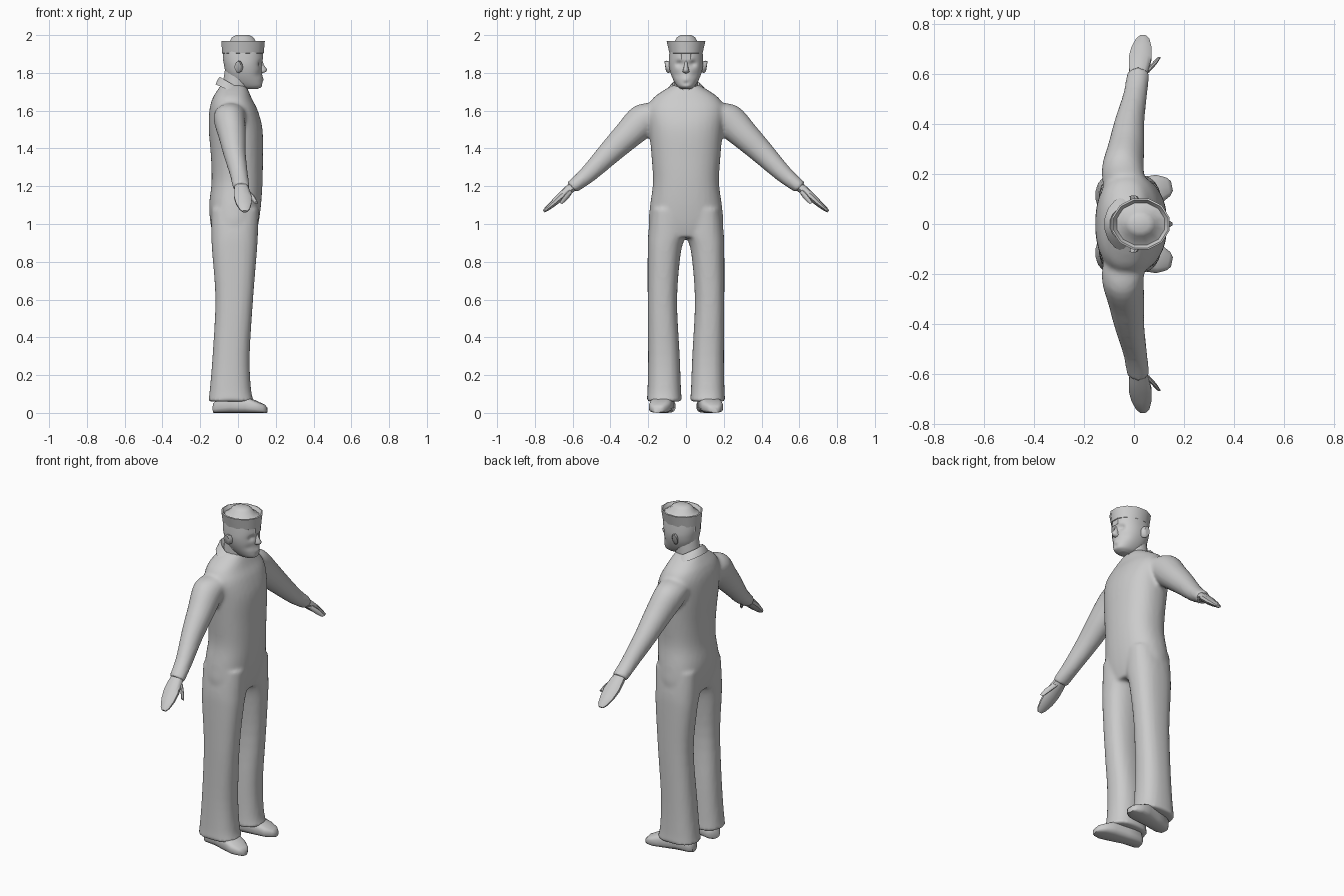
import bpy, bmesh, math
from mathutils import Vector

cube = bpy.data.objects.get("Cube")
if cube:
    bpy.data.objects.remove(cube, do_unlink=True)

grey = bpy.data.materials.new("plain_grey")
grey.use_nodes = True
GREY = (0.6, 0.6, 0.6, 1)
grey.diffuse_color = GREY
grey.node_tree.nodes["Principled BSDF"].inputs["Base Color"].default_value = GREY


def blend(p0, p1, p2, p3, t):
    """Catmull-Rom interpolation between p1 and p2."""
    return 0.5 * (2 * p1 + (p2 - p0) * t + (2 * p0 - 5 * p1 + 4 * p2 - p3) * t * t
                  + (3 * p1 - p0 - 3 * p2 + p3) * t ** 3)


def loft(bm, rings, sides=16, power=2.0, steps=1, flip=1):
    """Skin rings of (centre, half axis a, half axis b), capped at both ends."""
    rings = [tuple(Vector(v) for v in r) for r in rings]
    dense = []
    for i in range(len(rings) - 1):
        q = [rings[max(0, min(len(rings) - 1, i + k))] for k in (-1, 0, 1, 2)]
        for s in range(steps):
            dense.append([blend(*(r[j] for r in q), s / steps) for j in range(3)])
    dense.append(rings[-1])
    loops = []
    for c, a, b in dense:
        loop = []
        for k in range(sides):
            t = math.tau * (k + 0.5) / sides
            u, v = math.cos(t), math.sin(t)
            p = c + a * math.copysign(abs(u) ** (2 / power), u) + b * math.copysign(abs(v) ** (2 / power), v)
            loop.append(bm.verts.new((p.x, p.y * flip, p.z)))
        loops.append(loop)
    for lo, hi in zip(loops, loops[1:]):
        for k in range(sides):
            n = (k + 1) % sides
            bm.faces.new((lo[k], lo[n], hi[n], hi[k]))
    bm.faces.new(loops[0])
    bm.faces.new(loops[-1])


def level(z, back, front, half, y=0):
    """Horizontal ring given by its extent in x and its half width in y."""
    return ((back + front) / 2, y, z), ((front - back) / 2, 0, 0), (0, half, 0)


def finish(name, bm, mirror=False, angle=45):
    bmesh.ops.recalc_face_normals(bm, faces=bm.faces)
    mesh = bpy.data.meshes.new(name)
    bm.to_mesh(mesh)
    bm.free()
    mesh.materials.append(grey)
    ob = bpy.data.objects.new(name, mesh)
    bpy.context.collection.objects.link(ob)
    bpy.ops.object.select_all(action='DESELECT')
    ob.select_set(True)
    bpy.context.view_layer.objects.active = ob
    bpy.ops.object.shade_smooth_by_angle(angle=math.radians(angle))
    if mirror:
        mod = ob.modifiers.new("mirror", 'MIRROR')
        mod.use_axis = (False, True, False)
    return ob


# Arm cross-sections lie across the arm direction
ACROSS = Vector((0, 0.69, 0.72))


def arm_ring(x, y, z, wide, thick):
    return (x, y, z), (wide, 0, 0), ACROSS * thick


# Suit: torso, sleeves and trousers fused into one skin
bm = bmesh.new()
loft(bm, [level(0.93, -.13, .09, .17), level(1.0, -.145, .108, .197), level(1.1, -.153, .122, .19),
          level(1.22, -.14, .13, .175), level(1.35, -.143, .132, .182), level(1.5, -.155, .13, .195),
          level(1.6, -.152, .105, .205), level(1.66, -.137, .075, .18), level(1.7, -.115, .058, .13),
          level(1.735, -.09, .04, .07)], 32, 2.3, 4)
for side in (1, -1):
    loft(bm, [arm_ring(-.03, .1, 1.6, .08, .06), arm_ring(-.045, .21, 1.56, .085, .09),
              arm_ring(-.03, .32, 1.46, .072, .076), arm_ring(-.018, .41, 1.372, .06, .063),
              arm_ring(.005, .52, 1.262, .048, .047), arm_ring(.017, .605, 1.193, .046, .036)],
         20, 2, 4, side)
    loft(bm, [level(.06, -.158, .085, .094, .115), level(.12, -.15, .07, .089, .115),
              level(.3, -.135, .062, .084, .117), level(.6, -.12, .08, .078, .125),
              level(.85, -.137, .1, .088, .115), level(.95, -.142, .106, .1, .1),
              level(1.08, -.14, .11, .085, .1)], 24, 2.4, 4, side)
suit = finish("sailor_suit", bm)
remesh = suit.modifiers.new("fuse", 'REMESH')
remesh.mode = 'VOXEL'
remesh.voxel_size = 0.011
remesh.use_smooth_shade = True
smooth = suit.modifiers.new("soften", 'SMOOTH')
smooth.factor = 0.5
smooth.iterations = 5

# Open collar, tilted down to a V at the chest
bm = bmesh.new()
loft(bm, [((-.02, 0, 1.695), (.1, 0, -.045), (0, .115, 0)),
          ((-.022, 0, 1.72), (.088, 0, -.045), (0, .09, 0)),
          ((-.022, 0, 1.735), (.076, 0, -.045), (0, .073, 0)),
          ((-.02, 0, 1.715), (.06, 0, -.035), (0, .06, 0))], 16)
finish("collar", bm)

# Neck
bm = bmesh.new()
loft(bm, [level(1.62, -.09, .05, .065), level(1.72, -.085, .055, .065), level(1.82, -.07, .075, .066)], 16)
finish("neck", bm)

# Head, with eye sockets, cheeks and mouth pushed in or out of the face
bm = bmesh.new()
loft(bm, [level(1.714, .04, .1, .025), level(1.728, -.005, .127, .046), level(1.76, -.045, .13, .066),
          level(1.8, -.065, .127, .082), level(1.84, -.074, .127, .09), level(1.88, -.08, .131, .09),
          level(1.94, -.08, .13, .086)], 48, 2.2, 6)
FEATURES = [(.036, 1.848, .016, -.014), (.0, 1.765, .016, .006), (.0, 1.745, .01, -.006),
            (.05, 1.79, .02, -.005), (.03, 1.873, .014, .004)]
for v in bm.verts:
    if v.co.x > .05:
        for y, z, size, push in FEATURES:
            d = ((abs(v.co.y) - y) ** 2 + (v.co.z - z) ** 2) / size ** 2
            v.co.x += push * math.exp(-d)
finish("head", bm, angle=60)

# Nose
bm = bmesh.new()
loft(bm, [level(1.798, .105, .13, .01), level(1.806, .1, .15, .018), level(1.818, .1, .156, .015),
          level(1.84, .1, .139, .01), level(1.865, .1, .13, .008)], 10)
finish("nose", bm, angle=60)

# Ears
bm = bmesh.new()
loft(bm, [((.012, .08, 1.83), (.016, 0, 0), (0, 0, .026)),
          ((.004, .098, 1.832), (.02, 0, .004), (0, .003, .033)),
          ((-.002, .11, 1.836), (.016, 0, .004), (0, .004, .026))], 10)
finish("ears", bm, mirror=True)

# Cap: turned-up brim around a low crown
bm = bmesh.new()
loft(bm, [level(1.872, -.084, .136, .091), level(1.902, -.084, .136, .088), level(1.904, -.088, .14, .091),
          level(1.968, -.092, .146, .106), level(1.97, -.085, .139, .099), level(1.952, -.072, .126, .087),
          level(1.968, -.046, .096, .062), level(1.988, -.034, .084, .05), level(2.0, -.01, .06, .03)],
     12, 2)
finish("cap", bm, angle=35)

# Hands with thumbs
bm = bmesh.new()
loft(bm, [arm_ring(.017, .59, 1.205, .034, .027), arm_ring(.02, .625, 1.178, .042, .024),
          arm_ring(.025, .665, 1.143, .048, .022), arm_ring(.03, .705, 1.107, .042, .017),
          arm_ring(.035, .74, 1.078, .028, .012), arm_ring(.036, .753, 1.066, .014, .007)], 10, 2.3)
loft(bm, [((.045, .61, 1.175), (.016, 0, .0), ACROSS * .014),
          ((.075, .635, 1.142), (.016, .008, 0), ACROSS * .013),
          ((.096, .662, 1.112), (.01, .004, 0), ACROSS * .009)], 8)
finish("hands", bm, mirror=True)

# Shoes, toes turned slightly outward
bm = bmesh.new()
SIDEWAYS = Vector((-.2, .98, 0))


def shoe_ring(x, y, half, height):
    return (x, y, height / 2), SIDEWAYS * half, (0, 0, height / 2)


loft(bm, [shoe_ring(-.128, .1, .03, .05), shoe_ring(-.11, .103, .048, .07), shoe_ring(-.03, .115, .052, .1),
          shoe_ring(.05, .131, .06, .085), shoe_ring(.1, .141, .058, .062), shoe_ring(.138, .149, .038, .045),
          shoe_ring(.152, .152, .02, .03)], 14, 3.2)
finish("shoes", bm, mirror=True)
